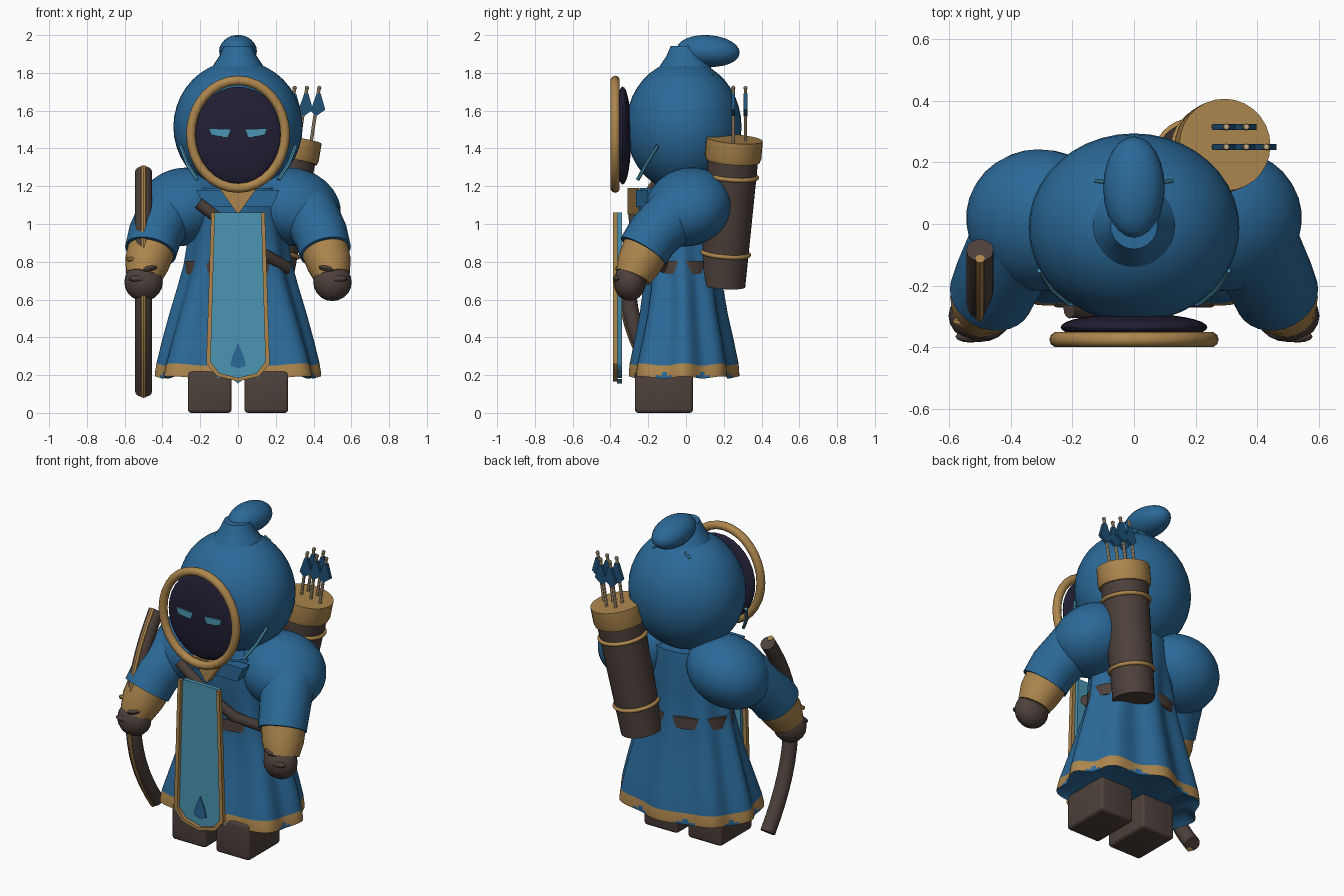
import bpy, bmesh, math
from mathutils import Vector, Euler

if "Cube" in bpy.data.objects:
    bpy.data.objects.remove(bpy.data.objects["Cube"])


def material(name, rgb):
    m = bpy.data.materials.new(name)
    m.diffuse_color = (*rgb, 1)
    m.use_nodes = True
    m.node_tree.nodes["Principled BSDF"].inputs["Base Color"].default_value = m.diffuse_color
    return m


BLUE = material("cloth_blue", (0.024, 0.142, 0.318))
NAVY = material("feather_navy", (0.014, 0.085, 0.19))
GOLD = material("trim_gold", (0.42, 0.24, 0.075))
BROWN = material("leather_brown", (0.074, 0.052, 0.044))
DARK = material("shadow_violet", (0.016, 0.013, 0.034))
TEAL = material("light_teal", (0.07, 0.30, 0.45))
TAN = material("shaft_tan", (0.55, 0.42, 0.25))


def finish(name, bm, *mats, angle=40):
    bmesh.ops.recalc_face_normals(bm, faces=bm.faces)
    me = bpy.data.meshes.new(name)
    bm.to_mesh(me)
    bm.free()
    for m in mats:
        me.materials.append(m)
    ob = bpy.data.objects.new(name, me)
    bpy.context.collection.objects.link(ob)
    bpy.ops.object.select_all(action='DESELECT')
    ob.select_set(True)
    bpy.context.view_layer.objects.active = ob
    bpy.ops.object.shade_smooth_by_angle(angle=math.radians(angle))
    return ob


def ball(name, loc, radii, mat, rot=(0, 0, 0), seg=32):
    bm = bmesh.new()
    bmesh.ops.create_uvsphere(bm, u_segments=seg, v_segments=seg // 2, radius=1)
    turn = Euler([math.radians(a) for a in rot]).to_matrix()
    for v in bm.verts:
        v.co = turn @ Vector([c * r for c, r in zip(v.co, radii)]) + Vector(loc)
    return finish(name, bm, mat)


def skin(bm, rings, caps=True):
    """Bridge equal-length rings of points into a closed surface."""
    rows = [[bm.verts.new(p) for p in ring] for ring in rings]
    n = len(rows[0])
    for a, b in zip(rows, rows[1:]):
        for i in range(n):
            bm.faces.new((a[i], a[(i + 1) % n], b[(i + 1) % n], b[i]))
    if caps:
        bm.faces.new(rows[0])
        bm.faces.new(rows[-1])


def tube(name, pts, radii, mat, seg=20):
    pts = [Vector(p) for p in pts]
    rings = []
    for i, (p, r) in enumerate(zip(pts, radii)):
        t = (pts[min(i + 1, len(pts) - 1)] - pts[max(i - 1, 0)]).normalized()
        u = t.cross(Vector((1, 0, 0))).normalized()
        w = t.cross(u)
        rings.append([p + r * (u * math.cos(k * math.tau / seg) + w * math.sin(k * math.tau / seg))
                      for k in range(seg)])
    bm = bmesh.new()
    skin(bm, rings)
    return finish(name, bm, mat)


def plate(name, outline, y0, y1, mat):
    """Flat outline in x and z, thick from y0 to y1."""
    bm = bmesh.new()
    skin(bm, [[(x, y, z) for x, z in outline] for y in (y0, y1)])
    return finish(name, bm, mat)


def ring(name, loc, rx, rz, minor, mat, axis=None, seg=32):
    """Torus facing y, or facing the given axis."""
    turn = Vector(axis or (0, 1, 0)).to_track_quat('Z', 'Y')
    bm = bmesh.new()
    rows = []
    for i in range(seg + 1):
        a = i * math.tau / seg
        rows.append([Vector(loc) + turn @ Vector(((rx + minor * math.cos(b)) * math.cos(a),
                                                  (rz + minor * math.cos(b)) * math.sin(a),
                                                  minor * math.sin(b)))
                     for b in [k * math.tau / 10 for k in range(10)]])
    skin(bm, rows, caps=False)
    bmesh.ops.remove_doubles(bm, verts=bm.verts, dist=1e-5)
    return finish(name, bm, mat, angle=60)


# robe: folded bell skirt, squarer at the front, with hem stripe
N, FOLDS = 128, 8
profile = [  # z, half width, half depth, centre y, fold depth
    (0.215, 0.37, 0.25, -0.01, 0.015), (0.188, 0.42, 0.272, -0.01, 0.02),
    (0.203, 0.42, 0.272, -0.01, 0.02), (0.222, 0.417, 0.271, -0.01, 0.02),
    (0.256, 0.412, 0.268, -0.01, 0.02), (0.38, 0.383, 0.244, -0.01, 0.02),
    (0.52, 0.347, 0.216, -0.012, 0.018), (0.66, 0.308, 0.197, -0.015, 0.015),
    (0.78, 0.277, 0.188, -0.02, 0.012), (0.95, 0.255, 0.195, -0.035, 0.006),
    (1.10, 0.24, 0.208, -0.045, 0.0), (1.19, 0.225, 0.2, -0.045, 0.0)]
rings = []
for z, rx, ry, cy, fold in profile:
    row = []
    for i in range(N):
        a = i * math.tau / N
        wave = math.cos(FOLDS * a)
        drop = 0.006 * wave if z < 0.3 else 0
        c, s = math.cos(a), math.sin(a)
        square = 1 + max(0, 0.85 - z) * 0.22 * math.sin(2 * a) ** 2 if s < 0 else 1
        row.append((square * (rx + fold * wave) * c, cy + square * (ry + fold * wave) * s, z + drop))
    rings.append(row)
bm = bmesh.new()
skin(bm, rings)
for k, f in enumerate(bm.faces):
    strip, i = divmod(k, N)
    valley = math.cos(FOLDS * (i + 0.5) * math.tau / N)
    if strip == 3 or strip == 2 and valley > -0.9 or strip == 1 and valley > -0.3:
        f.material_index = 1
finish("robe", bm, BLUE, GOLD, angle=50)

# belt, showing only between the folds
bm = bmesh.new()
skin(bm, [[(0.282 * math.cos(i * math.tau / 48), -0.02 + 0.195 * math.sin(i * math.tau / 48), z)
           for i in range(48)] for z in (0.735, 0.805)])
finish("belt", bm, BROWN)

# chest strap and collar point
tube("chest_strap", [(-0.21, -0.275, 1.11), (0, -0.27, 0.95), (0.13, -0.225, 0.845), (0.26, -0.11, 0.77)],
     [0.031] * 4, BROWN, 12)
plate("collar_point", [(-0.1, 1.19), (0, 1.05), (0.1, 1.19)], -0.31, -0.25, GOLD)
for s in (-1, 1):
    plate("collar_flap", [(s * 0.08, 1.18), (s * 0.22, 1.18), (s * 0.18, 1.09), (s * 0.03, 1.09)],
          -0.265, -0.2, BLUE)

# front panel with its gold edging and leaf
edge = [(-0.122, 1.062), (-0.145, 0.27), (-0.1, 0.212), (0, 0.185),
        (0.1, 0.212), (0.145, 0.27), (0.122, 1.062)]
plate("front_panel", edge, -0.365, -0.34, TEAL)
plate("panel_tip", [(-0.03, 0.18), (0, 0.155), (0.03, 0.18)], -0.365, -0.34, TEAL)
outer = [(-0.142, 1.062), (-0.168, 0.26), (-0.112, 0.195), (0, 0.167),
         (0.112, 0.195), (0.168, 0.26), (0.142, 1.062)]
plate("panel_edging", edge + outer[::-1], -0.387, -0.362, GOLD)
plate("panel_leaf", [(-0.042, 0.25), (0, 0.235), (0.042, 0.25), (0.03, 0.3), (0, 0.37), (-0.03, 0.3)],
      -0.372, -0.364, BLUE)

# hood and its drooping tip
ball("hood", (0, -0.012, 1.515), (0.342, 0.306, 0.35), BLUE, seg=40)
tube("hood_neck", [(0, -0.005, z) for z in (1.82, 1.848, 1.89, 1.942)], [0.142, 0.126, 0.098, 0.076], BLUE, 28)
ball("hood_tip", (0, 0.118, 1.916), (0.1, 0.167, 0.084), BLUE, rot=(-4, 0, 0), seg=24)

# face, eyes and face ring
ball("face", (0, -0.335, 1.468), (0.238, 0.045, 0.259), DARK)
ring("face_ring", (0, -0.375, 1.475), 0.25, 0.285, 0.025, GOLD)
for s in (-1, 1):
    plate("eye", [(s * 0.04, 1.5), (s * 0.155, 1.507), (s * 0.143, 1.473), (s * 0.1, 1.463), (s * 0.055, 1.46)],
          -0.385, -0.376, TEAL)
    # thin hood cords
    tube("hood_cord", [(s * 0.215, -0.255, 1.235), (s * 0.27, -0.208, 1.32), (s * 0.305, -0.15, 1.415)],
         [0.01] * 3, TEAL, 6)
    tube("hood_stitch", [(s * 0.085, 0.135, 1.815), (s * 0.125, 0.14, 1.79)], [0.007] * 2, TEAL, 8)

    # arm: shoulder, sleeve, cuff, glove and thumb
    ball("shoulder", (s * 0.3, 0.012, 1.09), (0.25, 0.234, 0.2), BLUE, rot=(18, s * 20, 0))
    tube("sleeve", [(s * 0.37, -0.04, 1.07), (s * 0.44, -0.175, 0.94), (s * 0.463, -0.228, 0.855)],
         [0.155, 0.143, 0.138], BLUE, 28)
    tube("cuff", [(s * 0.455, -0.205, 0.88), (s * 0.482, -0.25, 0.79), (s * 0.498, -0.28, 0.72)],
         [0.128, 0.118, 0.096], GOLD, 24)
    ball("glove", (s * 0.5, -0.298, 0.692), (0.102, 0.085, 0.1), BROWN, seg=20)
    ball("thumb", (s * 0.475, -0.345, 0.763), (0.05, 0.03, 0.02), BROWN, rot=(0, s * 12, 0), seg=12)
    ball("knuckle", (s * 0.53, -0.365, 0.71), (0.05, 0.02, 0.018), BROWN, seg=12)

    # boot
    bm = bmesh.new()
    bmesh.ops.create_cube(bm, size=1)
    for v in bm.verts:
        v.co = (s * 0.15 + v.co.x * 0.232, -0.117 + v.co.y * 0.308, 0.11 + v.co.z * 0.22)
    bmesh.ops.bevel(bm, geom=bm.edges[:], offset=0.018, segments=3, affect='EDGES', profile=0.5)
    finish("boot", bm, BROWN)


# bow: curved stave with a gold facing set along its outer curve
def bow_point(t, out):
    n = Vector((0, -0.585, 0.45 * t)).normalized()
    return Vector((-0.5, -0.31 + 0.225 * t * t, 0.695 + 0.585 * t)) + n * out


steps = [i / 8 - 1 for i in range(17)]
tube("bow_stave", [bow_point(t, 0) for t in steps], [0.044] * 17, BROWN, 16)
tube("bow_facing", [bow_point(t, 0.035) for t in steps], [0.016] * 17, GOLD, 8)
tube("bow_rest", [(-0.585, -0.315, 0.812), (-0.47, -0.345, 0.825)], [0.012] * 2, GOLD, 8)

# quiver: leaning body, cap and bands
low, high = Vector((0.165, 0.195, 0.675)), Vector((0.295, 0.257, 1.45))
lean = (high - low).normalized()


def along(z):
    return low.lerp(high, (z - low.z) / (high.z - low.z))


tube("quiver_body", [low, along(1.4)], [0.119, 0.135], BROWN, 28)
tube("quiver_cap", [along(1.335), along(1.355), along(1.45)], [0.143, 0.15, 0.15], GOLD, 28)
for z, r in ((0.845, 0.124), (1.255, 0.134)):
    ring("quiver_band", along(z), r, r, 0.012, GOLD, axis=lean)

# arrows in two rows
for x, y in ((0.3, 0.25), (0.365, 0.25), (0.43, 0.25), (0.3, 0.315), (0.365, 0.315)):
    tube("arrow_shaft", [(x - 0.045, y, 1.42), (x, y, 1.725)], [0.009] * 2, TAN, 8)
    ball("arrow_nock", (x, y, 1.72), (0.012, 0.012, 0.012), TAN, seg=8)
    plate("arrow_feather", [(x - 0.014, 1.69), (x + 0.008, 1.69), (x + 0.032, 1.605), (x - 0.018, 1.57),
                            (x - 0.046, 1.6)], y - 0.01, y + 0.01, NAVY)
